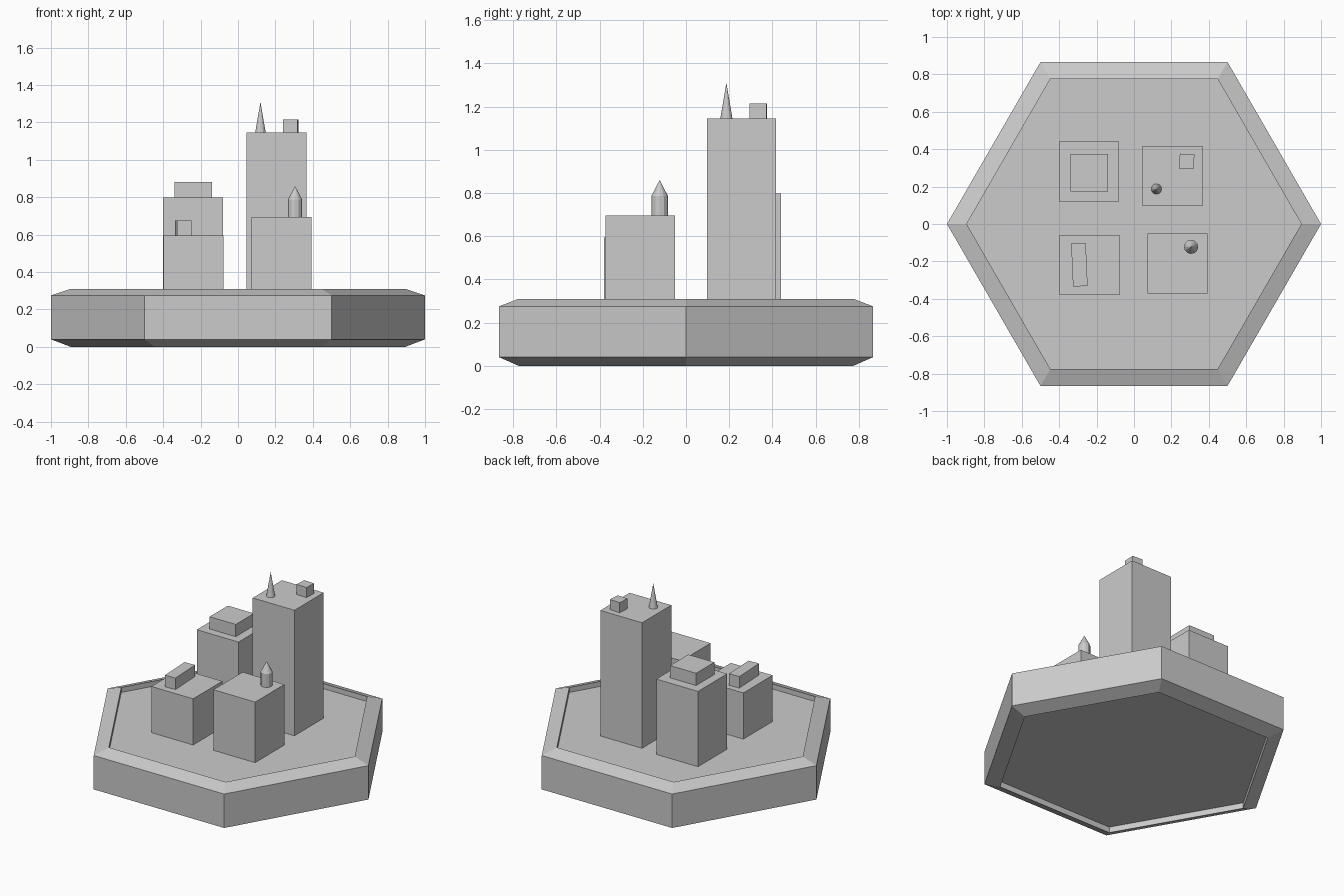
import bpy, bmesh, math

if "Cube" in bpy.data.objects:
    bpy.data.objects.remove(bpy.data.objects["Cube"])

FLOOR = 0.275


def mesh_object(name, bm):
    bmesh.ops.recalc_face_normals(bm, faces=bm.faces)
    me = bpy.data.meshes.new(name)
    bm.to_mesh(me)
    bm.free()
    ob = bpy.data.objects.new(name, me)
    bpy.context.collection.objects.link(ob)
    return ob


def lathe(name, profile, sides, center=(0, 0)):
    """Stack rings of (radius, z) and cap the ends."""
    bm = bmesh.new()
    rings = []
    for r, z in profile:
        if r == 0:
            rings.append([bm.verts.new((*center, z))] * sides)
            continue
        rings.append([bm.verts.new((center[0] + r * math.cos(2 * math.pi * i / sides),
                                    center[1] + r * math.sin(2 * math.pi * i / sides), z))
                      for i in range(sides)])
    for a, b in zip(rings, rings[1:]):
        for i in range(sides):
            j = (i + 1) % sides
            bm.faces.new(list(dict.fromkeys((a[i], a[j], b[j], b[i]))))
    for ring, (r, z) in ((rings[0], profile[0]), (rings[-1], profile[-1])):
        if r > 0:
            bm.faces.new(ring)
    return mesh_object(name, bm)


def block(name, center, size, z0, z1, yaw=0):
    bm = bmesh.new()
    bmesh.ops.create_cube(bm, size=1)
    ob = mesh_object(name, bm)
    ob.location = (*center, (z0 + z1) / 2)
    ob.scale = (*size, z1 - z0)
    ob.rotation_euler.z = math.radians(yaw)
    return ob


# Hexagonal tile: bevelled rims around a recessed floor and underside
lathe("hex_tile", [(0.895, 0.04), (0.895, 0.0), (1, 0.04), (1, 0.275),
                   (0.895, 0.31), (0.895, FLOOR)], 6)

# Four towers
W = (0.32, 0.32)
block("stepped_tower", (-0.24, 0.28), W, FLOOR, 0.797)
block("tall_tower", (0.205, 0.257), W, FLOOR, 1.145)
block("low_tower", (-0.238, -0.22), W, FLOOR, 0.595)
block("tank_tower", (0.232, -0.212), W, FLOOR, 0.695)

# Roof structures
block("upper_step", (-0.24, 0.275), (0.2, 0.2), 0.797, 0.882)
block("roof_unit", (0.282, 0.335), (0.078, 0.078), 1.145, 1.215, -3)
block("roof_shed", (-0.292, -0.218), (0.078, 0.23), 0.595, 0.675, 2.5)
lathe("spire", [(0.028, 1.145), (0, 1.31)], 12, (0.12, 0.187))
lathe("water_tank", [(0.038, 0.695), (0.038, 0.787), (0, 0.86)], 12, (0.305, -0.122))
